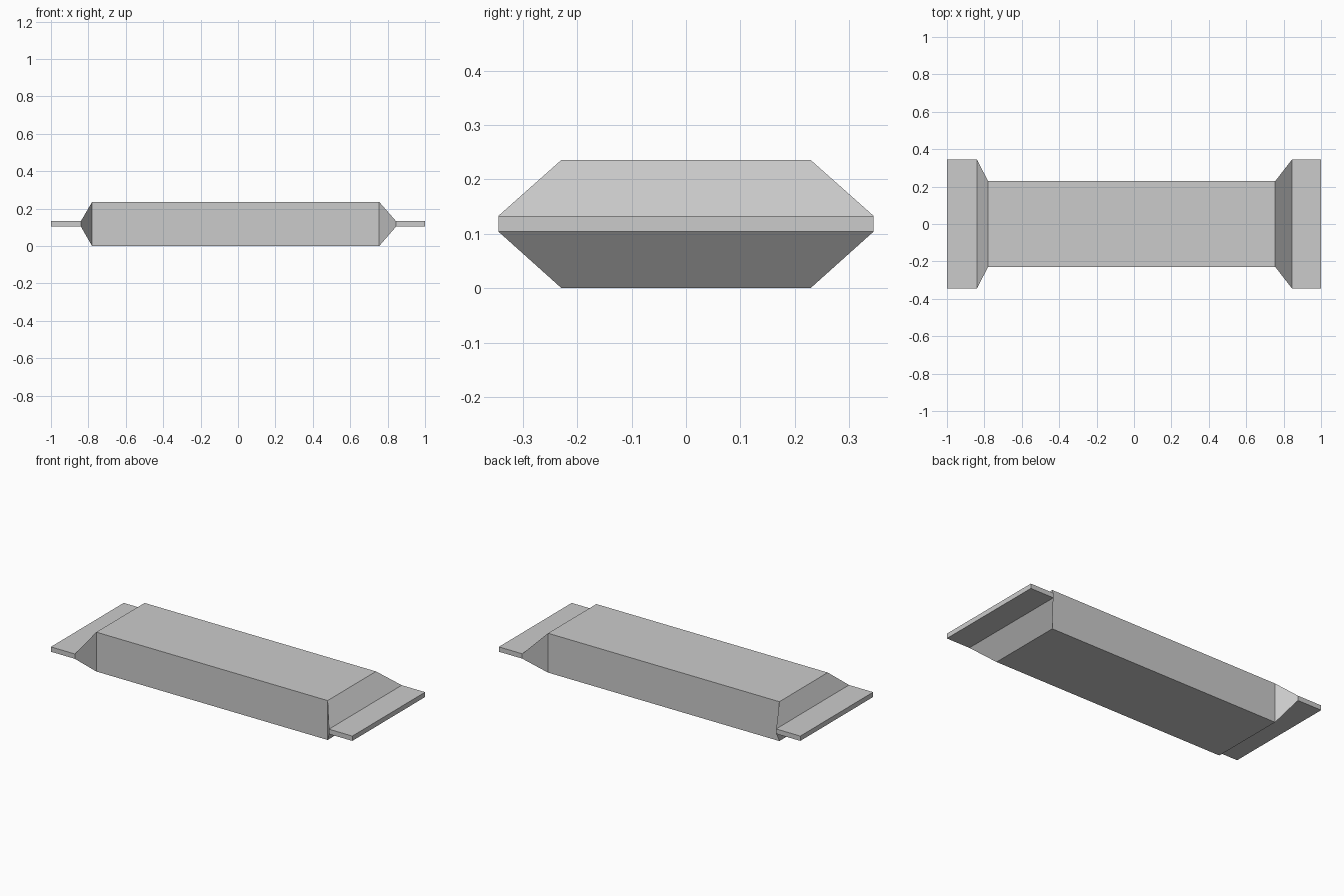
import bpy
import bmesh

cube = bpy.data.objects.get("Cube")
if cube:
    bpy.data.objects.remove(cube, do_unlink=True)

# Plain grey wrapper colour
grey = bpy.data.materials.new("wrapper_grey")
grey.use_nodes = True
colour = (0.6, 0.6, 0.6, 1)
grey.diffuse_color = colour
grey.node_tree.nodes["Principled BSDF"].inputs["Base Color"].default_value = colour

# Rectangular cross-sections: half width, bottom, top
FLAP = (0.345, 0.104, 0.133)
BODY = (0.229, 0.0, 0.236)


def ring(bm, x, section):
    half, low, high = section
    corners = [(-half, low), (half, low), (half, high), (-half, high)]
    return [bm.verts.new((x, y, z)) for y, z in corners]


# Wrapped bar: flat flap, flared crimp, body, flared crimp, flat flap
stations = [(-1, FLAP), (-0.84, FLAP), (-0.78, BODY),
            (0.755, BODY), (0.845, FLAP), (1, FLAP)]
bm = bmesh.new()
rings = [ring(bm, x, section) for x, section in stations]
for a, b in zip(rings, rings[1:]):
    for i in range(4):
        j = (i + 1) % 4
        bm.faces.new((a[i], a[j], b[j], b[i]))
bm.faces.new(rings[0])
bm.faces.new(rings[-1])
bmesh.ops.recalc_face_normals(bm, faces=bm.faces)

mesh = bpy.data.meshes.new("wrapped_bar")
bm.to_mesh(mesh)
bm.free()
mesh.materials.append(grey)
bar = bpy.data.objects.new("wrapped_bar", mesh)
bpy.context.collection.objects.link(bar)
